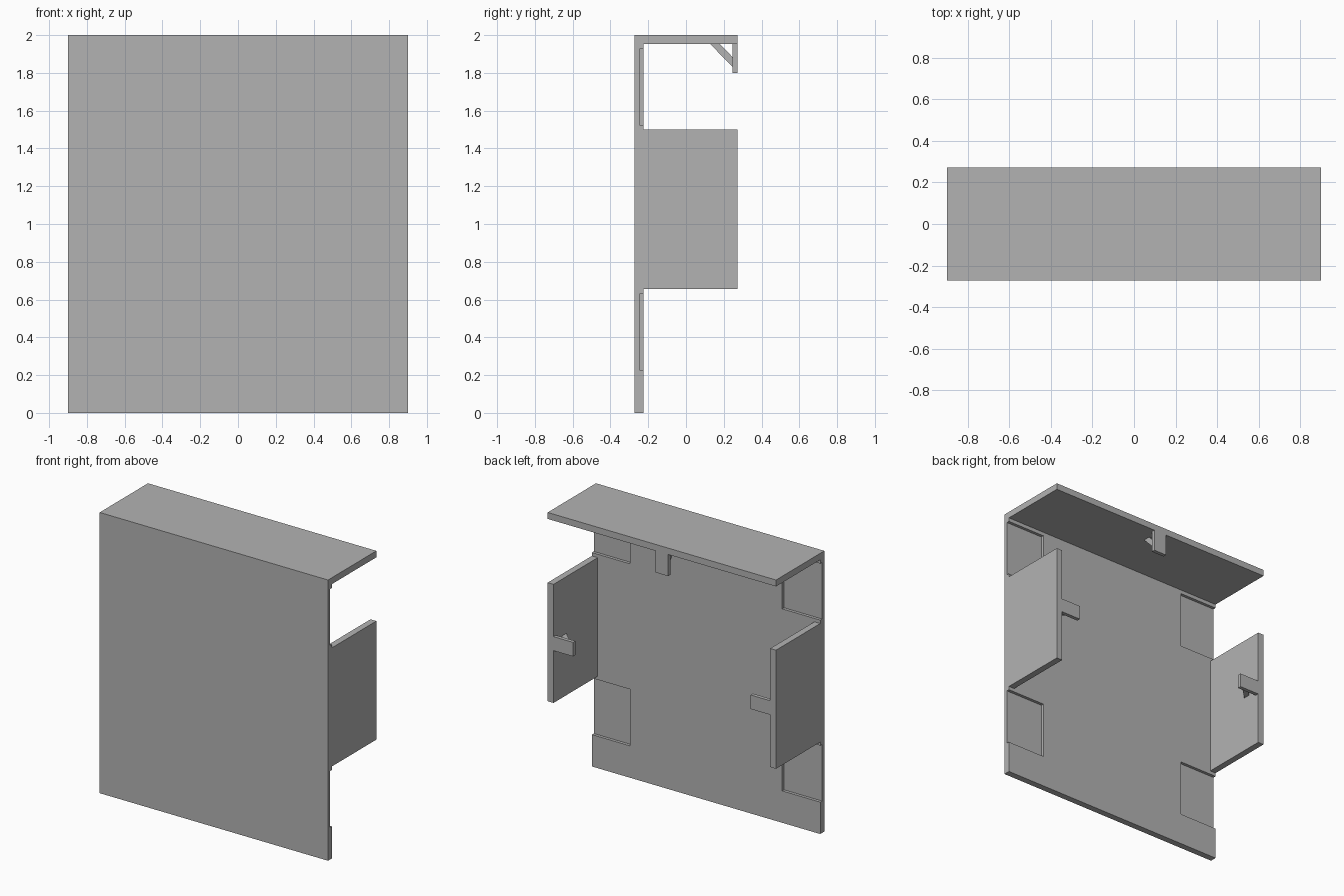
import bpy
import bmesh
from math import radians
from mathutils import Matrix, Vector

if "Cube" in bpy.data.objects:
    bpy.data.objects.remove(bpy.data.objects["Cube"], do_unlink=True)

W, D, H = 0.9, 0.272, 2.0      # half width, half depth, height
T = 0.046                      # wall thickness
INNER = -D + T                 # back face of the front panel
FLAP_LOW, FLAP_HIGH = 0.655, 1.5
FLAP_MID = (FLAP_LOW + FLAP_HIGH) / 2

grey = bpy.data.materials.new("plain grey")
grey.use_nodes = True
grey.diffuse_color = (0.45, 0.45, 0.45, 1)
grey.node_tree.nodes["Principled BSDF"].inputs["Base Color"].default_value = grey.diffuse_color


def add_box(bm, low, high):
    low, high = Vector(low), Vector(high)
    size = Matrix.Diagonal((*(high - low), 1))
    bmesh.ops.create_cube(bm, size=1, matrix=Matrix.Translation((low + high) / 2) @ size)


def finish(name, bm):
    bmesh.ops.recalc_face_normals(bm, faces=bm.faces[:])
    mesh = bpy.data.meshes.new(name)
    bm.to_mesh(mesh)
    bm.free()
    mesh.materials.append(grey)
    obj = bpy.data.objects.new(name, mesh)
    bpy.context.collection.objects.link(obj)
    return obj


def box(name, low, high):
    bm = bmesh.new()
    add_box(bm, low, high)
    return finish(name, bm)


def clip(side, place):
    """Tab hanging from a wall at the back edge, with a slanted brace behind it."""
    bm = bmesh.new()
    add_box(bm, (-0.05, D - 0.026, -0.154), (0.05, D, 0))
    finish(side + "_tab", bm).matrix_world = place

    bm = bmesh.new()
    half = 0.018
    profile = [(0.127, 0), (0.178, 0), (D - 0.026, -0.07), (D - 0.026, -0.122)]
    face = bm.faces.new([bm.verts.new((-half, y, z)) for y, z in profile])
    made = bmesh.ops.extrude_face_region(bm, geom=[face])["geom"]
    moved = [v for v in made if isinstance(v, bmesh.types.BMVert)]
    bmesh.ops.translate(bm, verts=moved, vec=(2 * half, 0, 0))
    finish(side + "_brace", bm).matrix_world = place


# Front panel with four shallow corner recesses open to the sides
panel = box("front_panel", (-W, -D, 0), (W, INNER, H))
bm = bmesh.new()
for s in (-1, 1):
    for low, high in ((0.227, 0.63), (1.524, 1.927)):
        xs = sorted((s * 0.6, s * (W + 0.1)))
        add_box(bm, (xs[0], -0.247, low), (xs[1], 0, high))
cutter = finish("recess_cutter", bm)
cutter.hide_render = True
cut = panel.modifiers.new("recesses", "BOOLEAN")
cut.operation = "DIFFERENCE"
cut.solver = "EXACT"
cut.object = cutter
bpy.context.view_layer.objects.active = panel
bpy.ops.object.modifier_apply(modifier=cut.name)
bpy.data.objects.remove(cutter, do_unlink=True)

# Top flap and its clip
box("top_flap", (-W, INNER, H - T), (W, D, H))
clip("top", Matrix.Translation((0, 0, H - T)))

# Side flaps and their clips
for side, s in (("left", 1), ("right", -1)):
    xs = sorted((s * W, s * (W - T)))
    box(side + "_flap", (xs[0], INNER, FLAP_LOW), (xs[1], D, FLAP_HIGH))
    clip(side, Matrix.Translation((s * (W - T), 0, FLAP_MID))
         @ Matrix.Rotation(radians(90 * s), 4, "Y"))
